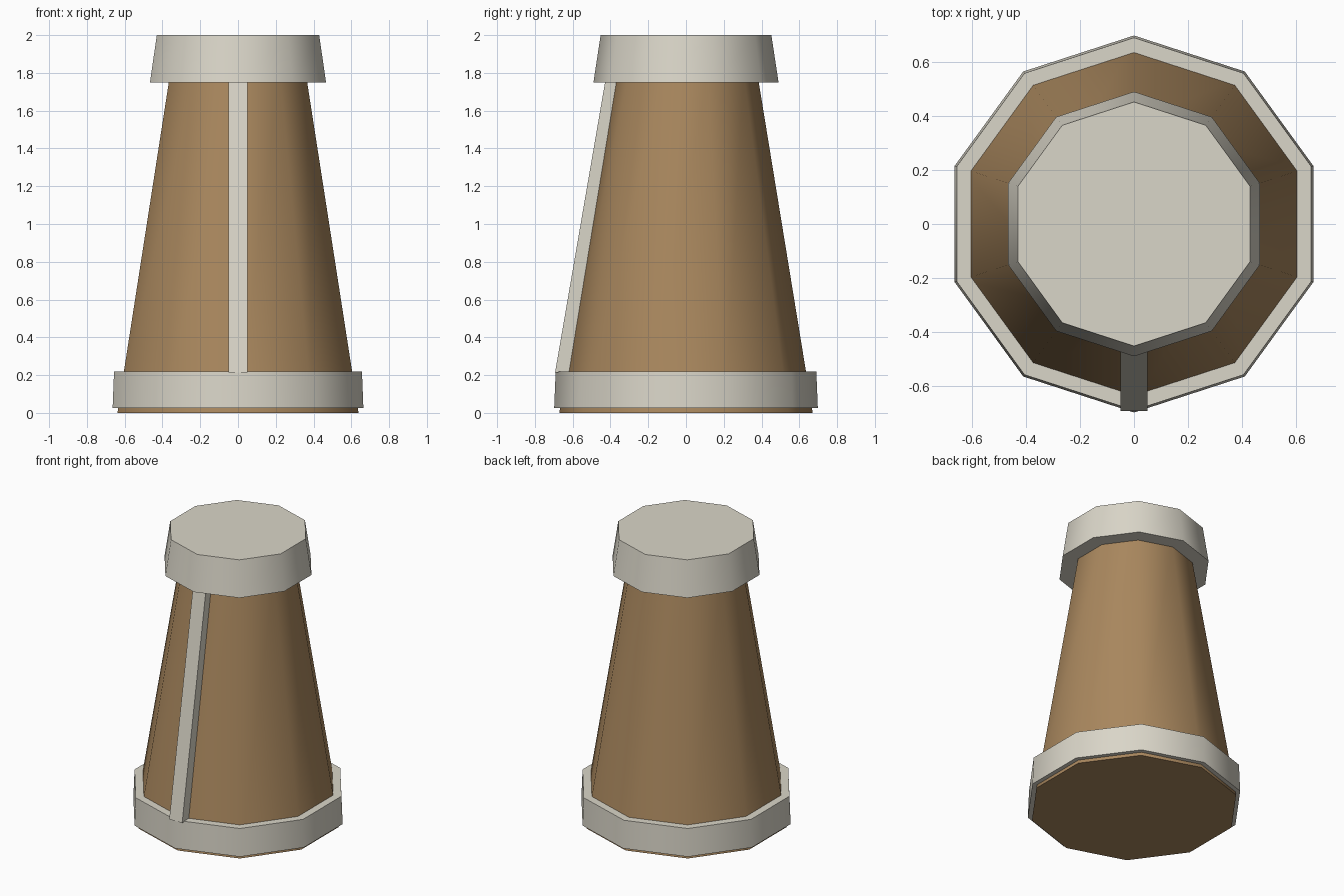
import bpy, bmesh, math

cube = bpy.data.objects.get("Cube")
if cube:
    bpy.data.objects.remove(cube, do_unlink=True)

SIDES = 10


def make_material(name, rgb):
    mat = bpy.data.materials.new(name)
    mat.use_nodes = True
    color = (*rgb, 1.0)
    mat.diffuse_color = color
    mat.node_tree.nodes["Principled BSDF"].inputs["Base Color"].default_value = color
    return mat


def add_object(name, bm, mat):
    bmesh.ops.recalc_face_normals(bm, faces=bm.faces)
    mesh = bpy.data.meshes.new(name)
    bm.to_mesh(mesh)
    bm.free()
    mesh.materials.append(mat)
    obj = bpy.data.objects.new(name, mesh)
    bpy.context.collection.objects.link(obj)
    return obj


def tapered_drum(name, z0, r0, z1, r1, mat):
    """Closed ten-sided frustum with a corner facing front, smooth round the sides."""
    bm = bmesh.new()
    rings = []
    for z, r in ((z0, r0), (z1, r1)):
        ring = []
        for i in range(SIDES):
            a = math.tau * i / SIDES - math.pi / 2
            ring.append(bm.verts.new((r * math.cos(a), r * math.sin(a), z)))
        bm.faces.new(ring)
        rings.append(ring)
    low, high = rings
    for i in range(SIDES):
        j = (i + 1) % SIDES
        bm.faces.new((low[i], low[j], high[j], high[i]))
    obj = add_object(name, bm, mat)
    bpy.ops.object.select_all(action="DESELECT")
    obj.select_set(True)
    bpy.context.view_layer.objects.active = obj
    bpy.ops.object.shade_smooth_by_angle(angle=math.radians(45))
    return obj


brown = make_material("warm brown", (0.40, 0.245, 0.112))
cream = make_material("pale cream grey", (0.70, 0.67, 0.58))

# Tapered body with a base band and an overhanging cap
tapered_drum("body", 0.0, 0.671, 1.8, 0.377, brown)
tapered_drum("base_band", 0.025, 0.698, 0.22, 0.69, cream)
tapered_drum("top_cap", 1.75, 0.49, 2.0, 0.452, cream)

# Sloping strip down the front, sunk into the body and the cap
bm = bmesh.new()
profile = [(-0.693, 0.215), (-0.42, 1.8), (-0.33, 1.8), (-0.6, 0.215)]
left = [bm.verts.new((0.05, y, z)) for y, z in profile]
right = [bm.verts.new((-0.05, y, z)) for y, z in profile]
bm.faces.new(left)
bm.faces.new(right)
for i in range(len(profile)):
    j = (i + 1) % len(profile)
    bm.faces.new((left[i], left[j], right[j], right[i]))
add_object("front_strip", bm, cream)
